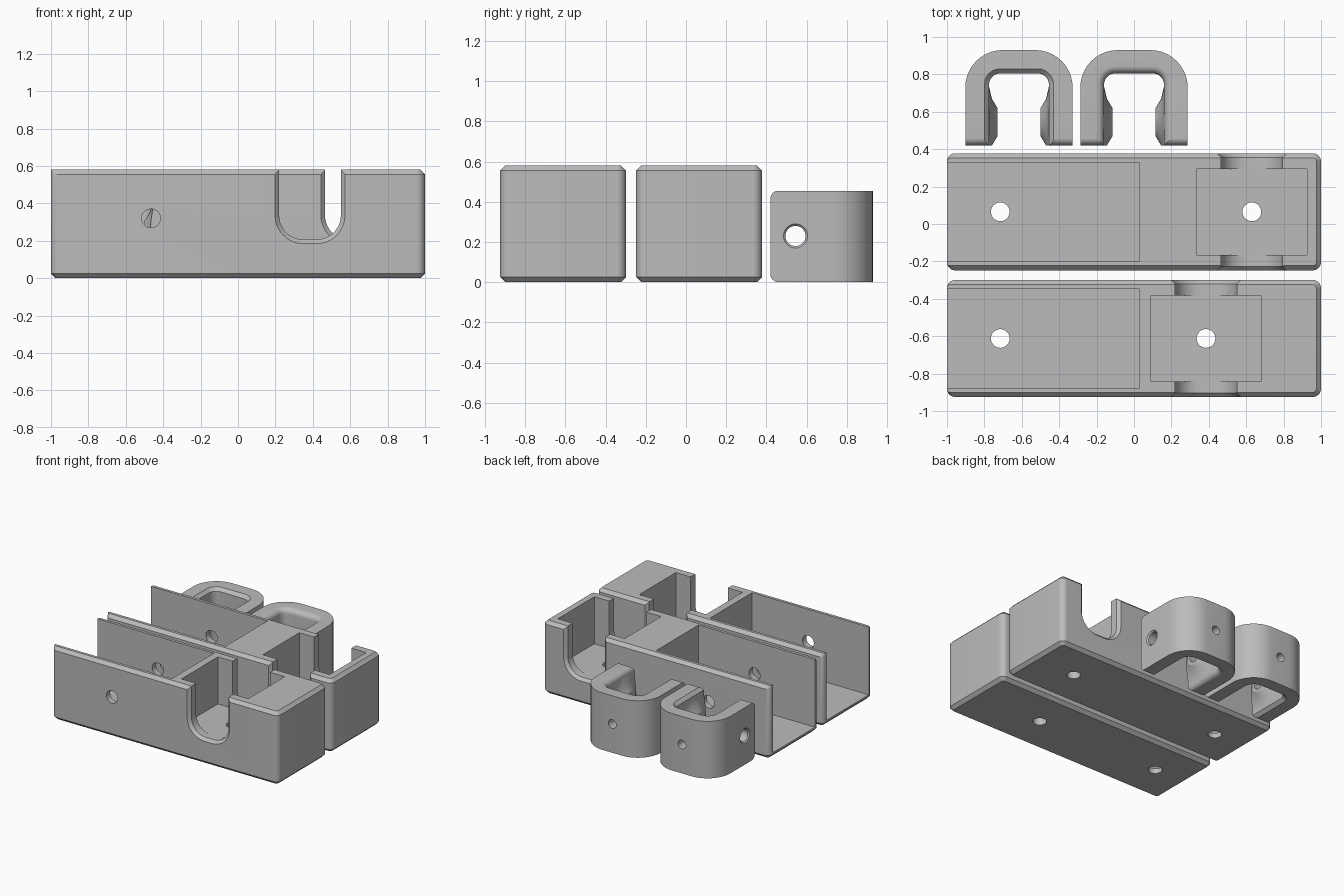
import bpy, bmesh
from math import pi, sin, cos, radians

cube = bpy.data.objects.get("Cube")
if cube:
    bpy.data.objects.remove(cube, do_unlink=True)

grey = bpy.data.materials.new("plain_grey")
grey.use_nodes = True
colour = (0.5, 0.5, 0.5, 1)
grey.diffuse_color = colour
grey.node_tree.nodes["Principled BSDF"].inputs["Base Color"].default_value = colour

# Maps profile plane (u, v) and extrusion depth w to world axes
MAPS = {"z": lambda u, v, w: (u, v, w),
        "y": lambda u, v, w: (u, w, v),
        "x": lambda u, v, w: (w, u, v)}


def outline(u0, u1, v0, v1, r, steps=10):
    """Rounded rectangle."""
    pts = []
    for k, (u, v) in enumerate([(u1 - r, v1 - r), (u0 + r, v1 - r),
                                (u0 + r, v0 + r), (u1 - r, v0 + r)]):
        for i in range(steps + 1):
            a = (k + i / steps) * pi / 2
            pts.append((u + r * cos(a), v + r * sin(a)))
    return pts


def circle(u, v, r, n=32):
    return [(u + r * cos(2 * pi * i / n), v + r * sin(2 * pi * i / n)) for i in range(n)]


def loft(name, axis, rings):
    """Closed solid through a list of (outline, depth) rings."""
    bm = bmesh.new()
    loops = [[bm.verts.new(MAPS[axis](u, v, w)) for u, v in pts] for pts, w in rings]
    n = len(loops[0])
    for a, b in zip(loops, loops[1:]):
        for i in range(n):
            j = (i + 1) % n
            bm.faces.new((a[i], a[j], b[j], b[i]))
    bm.faces.new(loops[0])
    bm.faces.new(loops[-1])
    bmesh.ops.recalc_face_normals(bm, faces=bm.faces)
    mesh = bpy.data.meshes.new(name)
    bm.to_mesh(mesh)
    bm.free()
    obj = bpy.data.objects.new(name, mesh)
    bpy.context.collection.objects.link(obj)
    return obj


def prism(axis, pts, w0, w1):
    return loft("cutter", axis, [(pts, w0), (pts, w1)])


def combine(obj, tool, mode="DIFFERENCE"):
    mod = obj.modifiers.new("cut", "BOOLEAN")
    mod.object, mod.operation, mod.solver = tool, mode, "EXACT"
    graph = bpy.context.evaluated_depsgraph_get()
    mesh = bpy.data.meshes.new_from_object(obj.evaluated_get(graph))
    obj.modifiers.clear()
    obj.data = mesh
    bpy.data.objects.remove(tool, do_unlink=True)


def box(x0, x1, y0, y1, z0, z1):
    return prism("z", [(x0, y0), (x1, y0), (x1, y1), (x0, y1)], z0, z1)


def finish(obj):
    obj.data.materials.clear()
    obj.data.materials.append(grey)
    bpy.ops.object.select_all(action="DESELECT")
    obj.select_set(True)
    bpy.context.view_layer.objects.active = obj
    bpy.ops.object.shade_smooth_by_angle(angle=radians(25))


def housing(name, yc, slot_x):
    hy, top, c = 0.313, 0.58, 0.025
    y0, y1 = yc - hy, yc + hy

    # Outer body, chamfered below and above, open end left square on top
    obj = loft(name, "z", [
        (outline(-1 + c, 1 - c, y0 + c, y1 - c, 0.02), 0),
        (outline(-1, 1, y0, y1, 0.045), c),
        (outline(-1, 1, y0, y1, 0.045), top - c),
        (outline(-1, 1 - c, y0 + c, y1 - c, 0.02), top)])

    # Long open tray and square chamber
    combine(obj, box(-1.2, 0.03, yc - 0.265, yc + 0.265, 0.04, 0.8))
    combine(obj, box(slot_x - 0.295, slot_x + 0.295, yc - 0.23, yc + 0.23, 0.205, 0.8))

    # U slot through both side walls with flared rims
    def u_shape(d):
        return outline(slot_x - 0.165 - d, slot_x + 0.165 + d, 0.206 - d, 1.0, 0.13 + d)
    combine(obj, loft("cutter", "y", [
        (u_shape(0.032), y0 - 0.01), (u_shape(0), y0 + 0.022),
        (u_shape(0), y1 - 0.022), (u_shape(0.032), y1 + 0.01)]))

    # Screw holes in the floor and across the tray walls
    for x in (-0.715, slot_x):
        combine(obj, prism("z", circle(x, yc, 0.05), -0.1, 0.5))
    combine(obj, prism("y", circle(-0.465, 0.32, 0.05), y0 - 0.1, y1 + 0.1))
    finish(obj)


def bracket(name, xc, rim):
    hx, height, hole_y, hole_z = 0.287, 0.455, 0.545, 0.23

    # Arch-shaped body with rounded arm ends
    obj = prism("z", outline(xc - hx, xc + hx, 0, 0.93, 0.2), 0, height)
    obj.name = name
    combine(obj, prism("x", outline(0.42, 1.3, 0, height, 0.04), xc - 1, xc + 1), "INTERSECT")

    # Inner opening with eased rims, leaving flared bosses around the side holes
    def arch(d):
        return outline(xc - 0.16 - d, xc + 0.16 + d, 0, 0.805 + d, 0.06 + d)
    rings = [(arch(d), z) for d, z in rim]
    rings += [(arch(d), height - z) for d, z in reversed(rim)]
    opening = loft("cutter", "z", rings)
    for s in (-1, 1):
        boss = loft("cutter", "x", [
            (circle(hole_y, hole_z, r), xc + s * w)
            for r, w in ((0.2, 0.2), (0.19, 0.16), (0.125, 0.145), (0.075, 0.115))])
        combine(opening, boss)
    combine(obj, opening)

    # Countersunk side holes and a hole through the back
    combine(obj, loft("cutter", "x", [
        (circle(hole_y, hole_z, r), xc + w)
        for r, w in ((0.07, -0.297), (0.05, -0.277), (0.05, 0.277), (0.07, 0.297))]))
    combine(obj, prism("y", circle(xc, hole_z, 0.035), 0.7, 1.1))
    finish(obj)


housing("front_housing", -0.612, 0.385)
housing("back_housing", 0.065, 0.63)

# One bracket has chamfered rims, the other rounded rims
chamfer = [(0.025, 0), (0, 0.025)]
e = 0.04
fillet = [(e * (1 - sin(t * pi / 12)), e * (1 - cos(t * pi / 12))) for t in range(7)]
bracket("chamfered_bracket", -0.615, chamfer)
bracket("rounded_bracket", 0, fillet)
